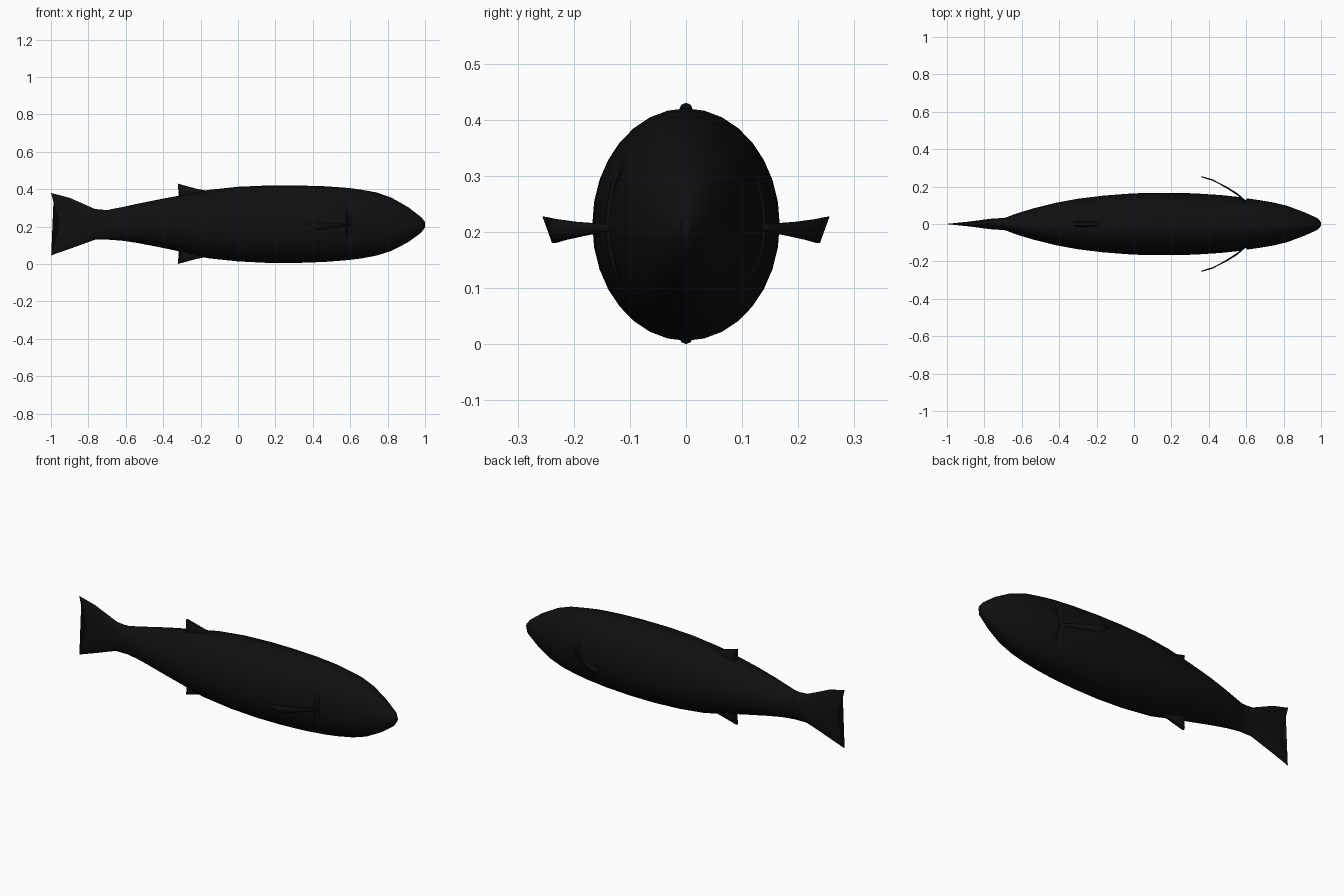
import bpy, bmesh, math

cube = bpy.data.objects.get("Cube")
if cube:
    bpy.data.objects.remove(cube, do_unlink=True)

black = bpy.data.materials.new("near_black")
black.use_nodes = True
COLOR = (0.005, 0.005, 0.005, 1)
black.diffuse_color = COLOR
black.node_tree.nodes["Principled BSDF"].inputs["Base Color"].default_value = COLOR


def finish(name, bm, angle=35):
    bmesh.ops.recalc_face_normals(bm, faces=bm.faces)
    me = bpy.data.meshes.new(name)
    bm.to_mesh(me)
    bm.free()
    me.materials.append(black)
    ob = bpy.data.objects.new(name, me)
    bpy.context.collection.objects.link(ob)
    bpy.ops.object.select_all(action='DESELECT')
    ob.select_set(True)
    bpy.context.view_layer.objects.active = ob
    bpy.ops.object.shade_smooth_by_angle(angle=math.radians(angle))
    return ob


def loft(name, rings, segs, power=1.0, angle=35):
    """Each ring: x at middle, x at upper/lower edge, z low, z high, half width, side dent."""
    bm = bmesh.new()
    loops = []
    for xm, xe, z0, z1, w, dent in rings:
        loop = []
        for i in range(segs):
            a = 2 * math.pi * i / segs
            s, c = math.sin(a), math.cos(a)
            s = math.copysign(abs(s) ** power, s)
            c = math.copysign(abs(c) ** power, c) if abs(c) > 1e-6 else 0
            y = w * c
            if abs(s) < 0.45:
                y -= math.copysign(dent, c)
            loop.append(bm.verts.new((xm + (xe - xm) * abs(s), y,
                                      (z0 + z1) / 2 + (z1 - z0) / 2 * s)))
        loops.append(loop)
    for a, b in zip(loops, loops[1:]):
        for i in range(segs):
            j = (i + 1) % segs
            bm.faces.new((a[i], a[j], b[j], b[i]))
    bm.faces.new(loops[0])
    bm.faces.new(loops[-1])
    return finish(name, bm, angle)


# Body: x, z low, z high, half width, gill dent
body = [
    (1.0, .197, .225, .010, 0), (.98, .168, .250, .032, 0),
    (.91, .117, .304, .063, 0), (.82, .070, .355, .097, 0),
    (.74, .045, .383, .116, 0), (.66, .030, .397, .129, 0),
    (.605, .023, .405, .137, 0), (.597, .022, .406, .139, .010),
    (.585, .021, .407, .141, .010), (.577, .020, .408, .143, 0),
    (.46, .011, .416, .155, 0), (.32, .006, .420, .164, 0),
    (.16, .006, .420, .167, 0), (0, .014, .413, .164, 0),
    (-.16, .031, .396, .152, 0), (-.30, .065, .368, .135, 0),
    (-.42, .090, .346, .113, 0), (-.54, .113, .322, .083, 0),
    (-.62, .125, .304, .059, 0), (-.69, .130, .291, .033, 0),
]
loft("body", [(x, x, a, b, w, d) for x, a, b, w, d in body], 32)

# Forked tail, thin towards its trailing edge
loft("tail_fin", [
    (-.66, -.66, .131, .290, .033, 0), (-.72, -.72, .130, .290, .031, 0),
    (-.765, -.765, .130, .294, .028, 0), (-.87, -.90, .081, .354, .014, 0),
    (-.955, -1.0, .046, .380, .003, 0)], 24)

# Upper and lower fins
for name, flip in (("dorsal_fin", False), ("anal_fin", True)):
    rings = []
    for xm, xe, low, high, w in ((-.18, -.165, .34, .392, .008),
                                 (-.22, -.22, .34, .402, .015),
                                 (-.304, -.323, .31, .430, .016)):
        if flip:
            low, high = .43 - high, .43 - low
        rings.append((xm, xe, low, high, w, 0))
    loft(name, rings, 16, 0.7)

# Curved side fins: upper and lower edge from root to tip
upper = [(.60, .120, .213), (.55, .163, .215), (.49, .200, .218), (.42, .234, .223), (.36, .253, .227)]
lower = [(.60, .120, .203), (.555, .155, .198), (.51, .185, .192), (.46, .214, .186), (.42, .236, .180)]
for name, side in (("left_side_fin", -1), ("right_side_fin", 1)):
    bm = bmesh.new()
    top = [bm.verts.new((x, side * y, z)) for x, y, z in upper]
    bot = [bm.verts.new((x, side * y, z)) for x, y, z in lower]
    for i in range(len(top) - 1):
        bm.faces.new((top[i], top[i + 1], bot[i + 1], bot[i]))
    fin = finish(name, bm)
    mod = fin.modifiers.new("thickness", 'SOLIDIFY')
    mod.thickness = 0.006
    mod.offset = 0
